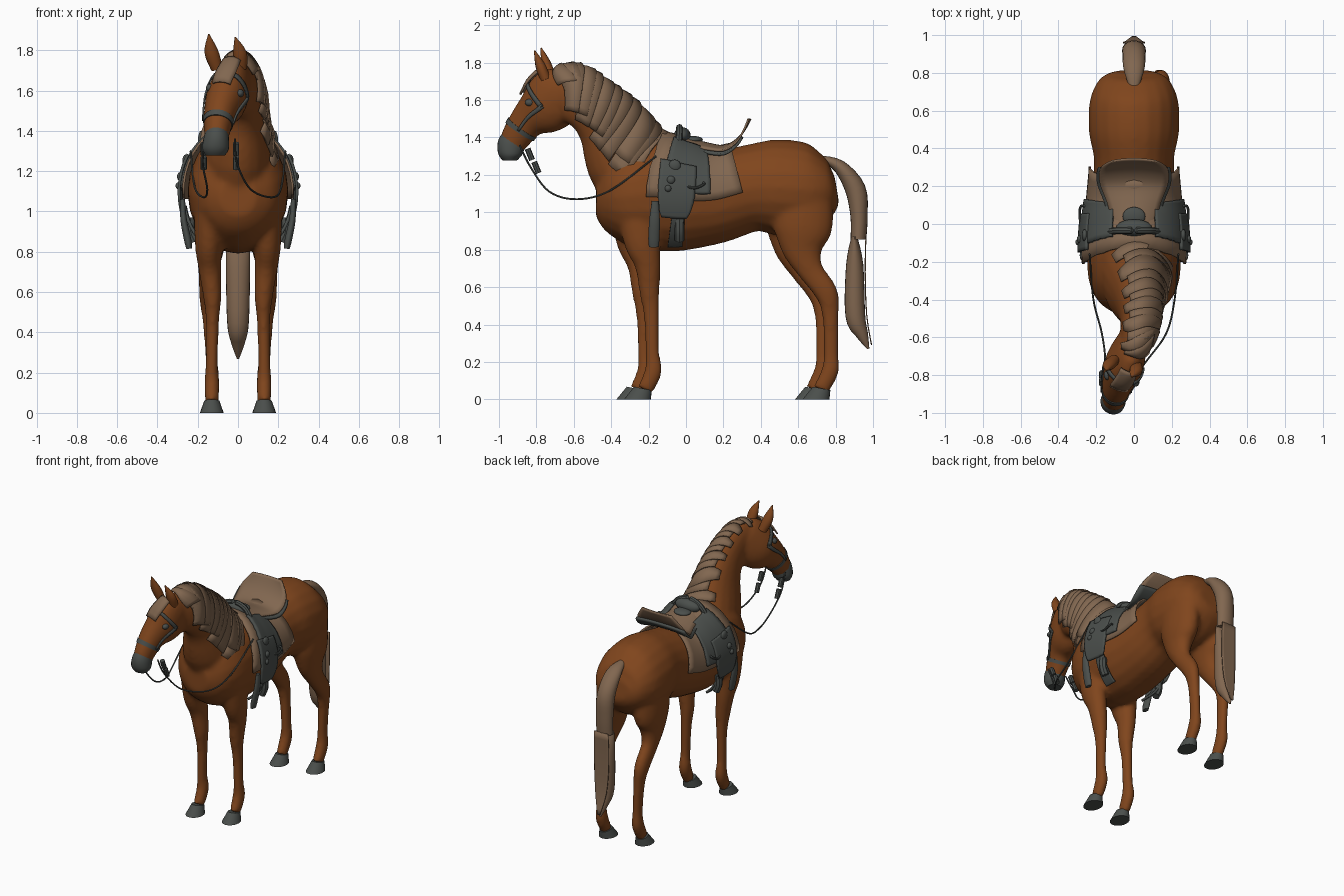
import bpy
from math import sin, cos, pi, radians
from mathutils import Vector

if "Cube" in bpy.data.objects:
    bpy.data.objects.remove(bpy.data.objects["Cube"])


def material(name, rgb):
    m = bpy.data.materials.new(name)
    m.use_nodes = True
    m.diffuse_color = (*rgb, 1)
    m.node_tree.nodes["Principled BSDF"].inputs["Base Color"].default_value = (*rgb, 1)
    return m


COAT = material("chestnut coat", (0.215, 0.06, 0.012))
TAN = material("tan hair and leather", (0.22, 0.135, 0.08))
GREY = material("dark grey leather", (0.07, 0.078, 0.072))


def finish(name, verts, faces, mat, thick=0):
    me = bpy.data.meshes.new(name)
    me.from_pydata(verts, [], faces)
    me.materials.append(mat)
    ob = bpy.data.objects.new(name, me)
    bpy.context.collection.objects.link(ob)
    if thick:
        s = ob.modifiers.new("thickness", "SOLIDIFY")
        s.thickness, s.offset = thick, 0
    bpy.ops.object.select_all(action="DESELECT")
    bpy.context.view_layer.objects.active = ob
    ob.select_set(True)
    bpy.ops.object.shade_smooth_by_angle(angle=radians(40))
    return ob


def grid(name, f, n, m, mat, thick=0):
    """Open sheet from f(u, v), both running 0 to 1."""
    verts = [f(i / n, j / m) for i in range(n + 1) for j in range(m + 1)]
    faces = [(i * (m + 1) + j, i * (m + 1) + j + 1, (i + 1) * (m + 1) + j + 1, (i + 1) * (m + 1) + j)
             for i in range(n) for j in range(m)]
    return finish(name, verts, faces, mat, thick)


# A section is x, y, z, half width, half depth; u runs along the section list
def at(secs, u):
    k = max(0, min(int(u), len(secs) - 2))
    t = u - k
    p = [secs[max(0, min(len(secs) - 1, k + d))] for d in (-1, 0, 1, 2)]
    return [b + t / 2 * (c - a + t * (2 * a - 5 * b + 4 * c - d + t * (3 * (b - c) + d - a)))
            for a, b, c, d in zip(*p)]


def surf(secs, u, a, off=0):
    """Point on the lofted skin; angle 0 is the upper side, +90 degrees is +x."""
    x, y, z, w, d = at(secs, u)
    e = len(secs) - 1
    t = (Vector(at(secs, min(e, u + .2))[:3]) - Vector(at(secs, max(0, u - .2))[:3])).normalized()
    side = Vector((1, 0, 0))
    side = (side - t * side.dot(t)).normalized()
    return Vector((x, y, z)) + side * (w + off) * sin(a) + t.cross(side) * (d + off) * cos(a)


def loft(name, secs, mat, steps=4, seg=20, off=0, u0=0, u1=None):
    u1 = len(secs) - 1 if u1 is None else u1
    n = max(1, round((u1 - u0) * steps))
    verts = [surf(secs, u0 + (u1 - u0) * i / n, 2 * pi * j / seg, off)
             for i in range(n + 1) for j in range(seg)]
    faces = [(i * seg + j, i * seg + (j + 1) % seg, (i + 1) * seg + (j + 1) % seg, (i + 1) * seg + j)
             for i in range(n) for j in range(seg)]
    faces += [tuple(range(seg))[::-1], tuple(range(n * seg, (n + 1) * seg))]
    return finish(name, verts, faces, mat)


def cord(name, pts, radius, mat):
    return loft(name, [(*p, radius, radius) for p in pts], mat, 6, 8)


def blob(name, loc, scale, mat):
    bpy.ops.mesh.primitive_uv_sphere_add(segments=20, ring_count=12, location=loc)
    ob = bpy.context.object
    ob.name, ob.scale = name, scale
    ob.data.materials.append(mat)
    bpy.ops.object.shade_smooth()
    return ob


def hoof(name, x, y):
    """Flat-soled hoof whose top slopes back to the pastern."""
    bpy.ops.mesh.primitive_cone_add(vertices=20, radius1=.072, radius2=.047, depth=.058, location=(x, y, .029))
    ob = bpy.context.object
    ob.name = name
    for v in ob.data.vertices:
        v.co.x *= .82
        if v.co.z > 0:
            v.co.z -= .2 * v.co.y
            v.co.y += .03
    ob.data.materials.append(GREY)
    bpy.ops.object.shade_smooth_by_angle(angle=radians(40))


# Barrel from rump to chest: y, top, bottom, half width
barrel = [(.805, 1.2, 1.06, .11), (.765, 1.28, .97, .185), (.65, 1.365, .88, .235), (.48, 1.39, .88, .238),
          (.34, 1.36, .895, .212), (.15, 1.33, .83, .225), (-.02, 1.37, .79, .245), (-.18, 1.41, .79, .25),
          (-.32, 1.36, .81, .235), (-.42, 1.27, .88, .18), (-.48, 1.17, .98, .09)]
barrel = [(0, y, (t + b) / 2, w, (t - b) / 2) for y, t, b, w in barrel]
neck = [(0, -.2, 1.19, .19, .23), (0, -.3, 1.27, .175, .235), (.015, -.4, 1.45, .125, .185),
        (.025, -.5, 1.56, .1, .15), (.01, -.61, 1.63, .085, .15), (-.02, -.7, 1.64, .07, .12)]
head = [(-.01, -.63, 1.68, .07, .13), (-.025, -.68, 1.63, .09, .16), (-.057, -.755, 1.56, .102, .15),
        (-.088, -.845, 1.49, .082, .1), (-.105, -.915, 1.39, .064, .08), (-.11, -.94, 1.33, .058, .06)]
# Legs: x, y, z, half width, half depth
fore = [(.13, -.28, 1.1, .09, .13), (.145, -.255, .85, .07, .1), (.14, -.225, .72, .057, .07),
        (.127, -.215, .57, .045, .054), (.127, -.205, .45, .033, .042), (.13, -.2, .25, .031, .038),
        (.13, -.195, .15, .038, .047), (.13, -.24, .05, .034, .043)]
hind = [(.12, .6, 1.12, .1, .165), (.135, .605, .92, .09, .16), (.14, .605, .8, .068, .112),
        (.148, .645, .69, .048, .07), (.148, .73, .57, .044, .063), (.14, .752, .45, .035, .045),
        (.13, .755, .25, .031, .04), (.13, .75, .15, .038, .047), (.13, .7, .05, .034, .043)]

skin = [loft("body", barrel, COAT), loft("neck", neck, COAT), loft("head", head, COAT)]
for s, label in ((1, "left"), (-1, "right")):
    dy = .02 * s
    for kind, leg, hy in (("front", fore, -.28), ("back", hind, .675)):
        skin.append(loft(f"{label}_{kind}_leg", [(s * x, y + dy, z, w, d) for x, y, z, w, d in leg], COAT))
        hoof(f"{label}_{kind}_hoof", s * .13, hy + dy)

# Blend the body parts into one skin
bpy.ops.object.select_all(action="DESELECT")
for ob in skin:
    for m in list(ob.modifiers):
        ob.modifiers.remove(m)
    ob.select_set(True)
bpy.context.view_layer.objects.active = skin[0]
bpy.ops.object.join()
blend = skin[0].modifiers.new("blend", "REMESH")
blend.mode, blend.voxel_size, blend.use_smooth_shade = "VOXEL", .014, True
soft = skin[0].modifiers.new("soften", "SMOOTH")
soft.factor, soft.iterations = .5, 8

# Muzzle, eyes, ears
loft("muzzle", [(-.105, -.922, 1.385, .058, .072), (-.108, -.935, 1.355, .064, .074),
                (-.112, -.94, 1.31, .066, .064), (-.113, -.94, 1.278, .048, .04)], GREY)
for label, side, tip in (("left", 1, (-.014, -.81, 1.865)), ("right", -1, (-.145, -.775, 1.88))):
    b = Vector((-.045 + side * .06, -.735 - side * .015, 1.71))
    mid = b.lerp(Vector(tip), .5) + Vector((side * .008, 0, 0))
    loft(f"{label}_ear", [(*b, .03, .028), (*mid, .034, .026), (*tip, .003, .003)], COAT, 4, 12)
    e = surf(head, 2.25, side * radians(58), -.008)
    blob(f"{label}_eye", e, (.02, .026, .02), GREY)

# Bridle
loft("noseband", head, GREY, 12, 24, .003, 3.38, 3.58)
grid("browband", lambda u, v: surf(head, 1.7 + .24 * u, radians(-85 + 170 * v), .004), 2, 20, GREY, .008)
for s, label in ((1, "left"), (-1, "right")):
    grid(f"{label}_cheek_strap", lambda u, v: surf(head, 1.75 + 1.75 * u, s * radians(80 + 9 * v), .004),
         10, 2, GREY, .008)
    x = -.09 + s * .075
    cord(f"{label}_rein", [(x, -.89, 1.36), (x + s * .01, -.83, 1.24), (x * .5 + s * .07, -.73, 1.11),
                           (s * .17, -.58, 1.07), (s * .215, -.4, 1.12), (s * .235, -.16, 1.3)], .005, GREY)
    for k, (y, z) in enumerate(((-.835, 1.31), (-.8, 1.24))):
        cord(f"{label}_rein_clasp_{k}", [(x + s * .005, y - .012, z + .03), (x + s * .005, y, z),
                                         (x + s * .005, y + .012, z - .03)], .016, GREY)

# Mane: locks hanging almost straight down the +x side, parted by gaps along the crest
LOCKS = 12
for i in range(LOCKS):
    top = 4.9 - 3.5 * i / (LOCKS - 1)
    reach = radians((120, 132, 125)[i % 3] - (16 if i > 8 else 0) - (45 if i < 2 else 0))
    back = radians(22 + 18 * (i % 2))

    def lock(u, v):
        a = -back + (back + reach - radians(12) * v) * u
        width = .26 + .32 * min(1, 2.5 * u)
        return surf(neck, max(.3, top + width * (.5 - v) - .72 * u * u), a, .012 + .014 * v * (1 - u * .4))
    grid(f"mane_lock_{i}", lock, 14, 2, TAN, .01)
grid("forelock", lambda u, v: surf(head, .75 + 1.75 * u, radians(-30 + 50 * v), .016), 7, 5, TAN, .01)

# Tail
loft("tail", [(0, .715, 1.29, .022, .014), (0, .82, 1.245, .055, .036), (0, .905, 1.125, .062, .055),
              (0, .925, .98, .062, .046), (0, .922, .855, .06, .042)], TAN)
loft("tail_end", [(0, .9, .87, .058, .016), (0, .902, .72, .06, .046), (0, .905, .45, .054, .053),
                  (0, .94, .35, .035, .034), (0, .975, .27, .006, .006)], TAN)
tip = [(0, .962, .87, .055, 0), (0, .958, .68, .058, 0), (0, .966, .45, .045, 0), (0, .992, .29, .01, 0)]
grid("tail_outer_lock", lambda u, v: surf(tip, 3 * u, pi * (v - .5)), 9, 4, TAN, .006)


# Saddle pieces drape over the barrel between two y values
def u_at(y):
    return min((abs(at(barrel, i / 40)[1] - y), i / 40) for i in range(400))[1]


def drape(name, y0, y1, a0, a1, off, mat, thick=.012, notch=0, round_end=0):
    """The notch pulls the front edge back on top; round_end narrows the end of a flap."""
    def f(u, v):
        a = radians(a0 + (a1 - a0) * v)
        y = y0 + (y1 - y0) * u + notch * (1 - u) * max(0, cos(a)) + round_end * (.5 - u) * v ** 4
        return surf(barrel, u_at(y), a, off)
    return grid(name, f, 12, 20, mat, thick)


drape("saddle_blanket", -.215, .3, -93, 93, .022, TAN, .012, .06)
for s, label in ((1, "left"), (-1, "right")):
    drape(f"{label}_saddle_side", -.15, .145, s * 24, s * 86, .034, GREY, .014, .04, .03)
    drape(f"{label}_flap", -.155, .05, s * 58, s * 110, .042, GREY, .014, 0, .08)
    drape(f"{label}_girth_strap", -.06, -.005, s * 100, s * 147, .022, GREY, .016)
    cord(f"{label}_girth_buckle", [(s * .235, -.035, .97), (s * .235, -.035, .9), (s * .215, -.035, .85)],
         .026, GREY)
    loft(f"{label}_stirrup", [(s * .275, -.165, 1.06, .012, .018), (s * .27, -.168, .96, .016, .028),
                              (s * .25, -.172, .86, .018, .03), (s * .242, -.172, .815, .014, .026)], GREY)
    for k, (y, a, r) in enumerate(((-.085, 62, .032), (-.095, 76, .022), (-.1, 84, .018))):
        blob(f"{label}_rosette_{k}", surf(barrel, u_at(y), s * radians(a), .046), (.016, r, r), GREY)
    cord(f"{label}_side_loop", [(s * .25, .09, 1.16), (s * .28, .095, 1.15), (s * .288, .05, 1.13),
                                (s * .28, .005, 1.14), (s * .26, 0, 1.16)], .007, GREY)

# Seat rises to a thin tall cantle, over a wider dark underside
seat = [(0, -.05, 1.415, .1, 0), (0, .03, 1.39, .12, 0), (0, .11, 1.37, .14, 0), (0, .2, 1.355, .175, 0),
        (0, .265, 1.385, .185, 0), (0, .31, 1.435, .17, 0), (0, .345, 1.5, .115, 0)]


def dish(grow, drop):
    def f(u, v):
        x, y, z, w, d = at(seat, 6 * u)
        k = 2 * v - 1
        return Vector(((w + grow) * k, y - .012 * k * k * u ** 3, z - drop - .05 * k * k * (1 - u)))
    return f


grid("seat", dish(0, 0), 18, 10, TAN, .01)
under = dish(.014, .02)
grid("seat_underside", lambda u, v: under(u * .8, v), 14, 10, GREY, .014)
blob("pommel", (0, -.02, 1.41), (.095, .045, .045), GREY)
blob("pommel_base", (0, .04, 1.388), (.06, .05, .02), GREY)
cord("pommel_roll", [(-.13, -.04, 1.37), (-.08, -.035, 1.43), (0, -.035, 1.455), (.08, -.035, 1.43),
                     (.13, -.04, 1.37)], .018, GREY)
